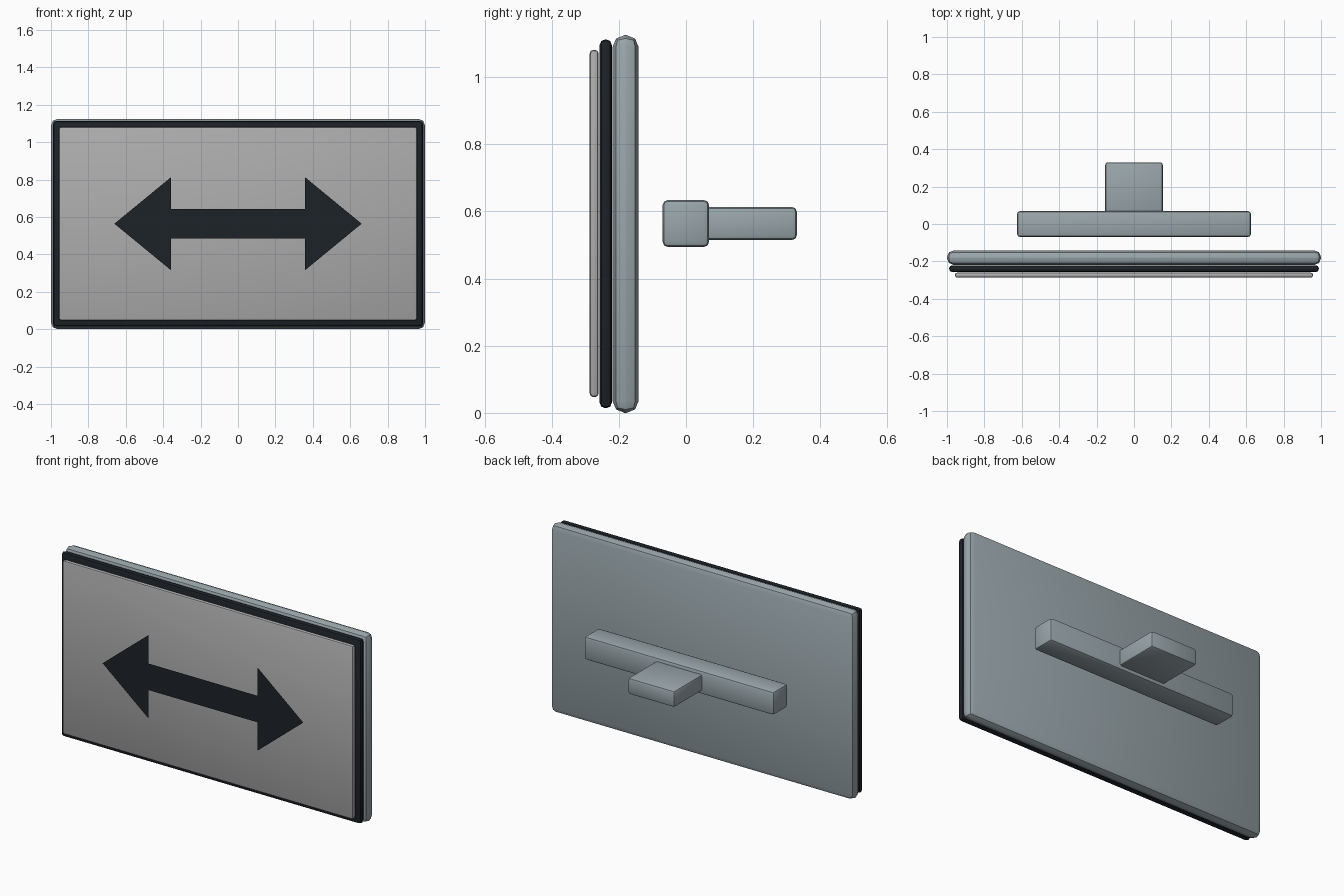
import bpy

if "Cube" in bpy.data.objects:
    bpy.data.objects.remove(bpy.data.objects["Cube"])

def material(name, rgb):
    m = bpy.data.materials.new(name)
    m.diffuse_color = (*rgb, 1)
    m.use_nodes = True
    m.node_tree.nodes["Principled BSDF"].inputs["Base Color"].default_value = m.diffuse_color
    return m

steel = material("blue_grey_metal", (0.32, 0.38, 0.41))
dark = material("dark_trim", (0.012, 0.016, 0.022))
face = material("sign_face_grey", (0.42, 0.42, 0.42))

def smooth(ob):
    bpy.ops.object.select_all(action='DESELECT')
    ob.select_set(True)
    bpy.context.view_layer.objects.active = ob
    bpy.ops.object.shade_smooth_by_angle()

def box(name, x, y, z, bevel, mat, segments=2):
    """Rounded box from (min, max) ranges on each axis."""
    spans = (x, y, z)
    bpy.ops.mesh.primitive_cube_add(size=1, location=[(a + b) / 2 for a, b in spans])
    ob = bpy.context.object
    ob.name = name
    ob.scale = [b - a for a, b in spans]
    bpy.ops.object.transform_apply(location=False, rotation=False, scale=True)
    mod = ob.modifiers.new("rounded_edges", 'BEVEL')
    mod.width = bevel
    mod.segments = segments
    bpy.ops.object.modifier_apply(modifier=mod.name)
    ob.data.materials.append(mat)
    smooth(ob)
    return ob

# Layered sign panel
box("back_panel", (-1, 1), (-0.219, -0.141), (0, 1.125), 0.036, steel)
box("dark_border", (-0.988, 0.988), (-0.257, -0.221), (0.014, 1.112), 0.016, dark)
box("sign_face", (-0.957, 0.957), (-0.287, -0.26), (0.047, 1.081), 0.011, face)

# Rear mounting bracket
box("mounting_bar", (-0.625, 0.625), (-0.07, 0.069), (0.494, 0.634), 0.016, steel)
box("mounting_stub", (-0.154, 0.154), (0.03, 0.33), (0.515, 0.613), 0.014, steel)

# Flat double arrow: one quarter outline mirrored into four
zc, tip, neck, head, shaft = 0.564, 0.661, 0.359, 0.248, 0.079
quarter = [(tip, 0), (neck, head), (neck, shaft)]
upper = quarter + [(-x, z) for x, z in reversed(quarter)]
outline = upper + [(x, -z) for x, z in reversed(upper[1:-1])]
mesh = bpy.data.meshes.new("double_arrow")
mesh.from_pydata([(x, -0.33, zc + z) for x, z in reversed(outline)], [],
                 [range(len(outline))])
arrow = bpy.data.objects.new("double_arrow", mesh)
bpy.context.collection.objects.link(arrow)
mesh.materials.append(dark)
# Face the arrow toward the front
mesh.update()
if mesh.polygons[0].normal.y > 0:
    mesh.flip_normals()
